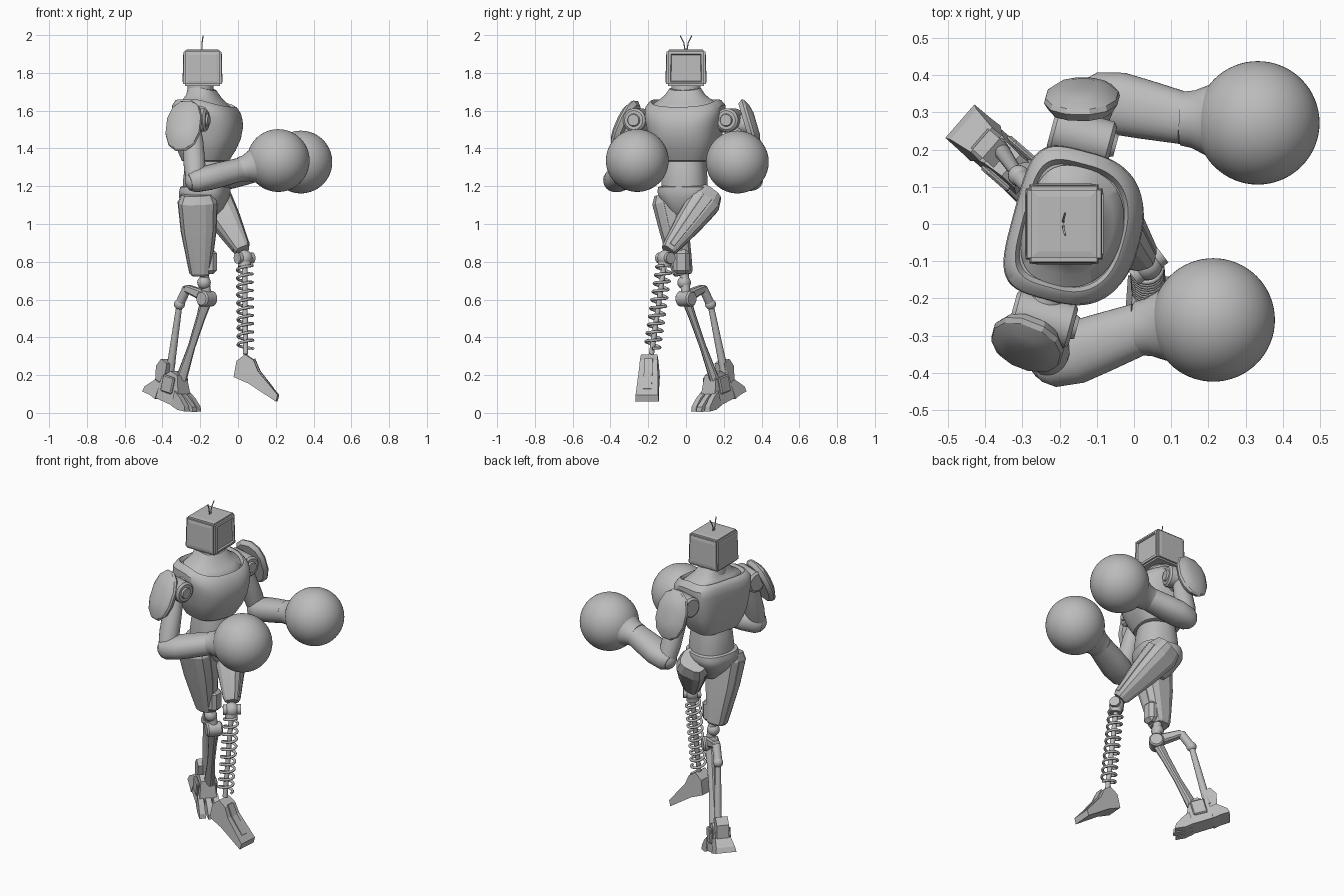
import bpy, bmesh, math
from mathutils import Vector, Matrix

cube = bpy.data.objects.get("Cube")
if cube:
    bpy.data.objects.remove(cube)

grey = bpy.data.materials.new("plain grey")
grey.use_nodes = True
grey.diffuse_color = (0.5, 0.5, 0.5, 1)
grey.node_tree.nodes["Principled BSDF"].inputs["Base Color"].default_value = (0.5, 0.5, 0.5, 1)


def finish(name, bm, smooth=35):
    bmesh.ops.recalc_face_normals(bm, faces=bm.faces)
    mesh = bpy.data.meshes.new(name)
    bm.to_mesh(mesh)
    bm.free()
    mesh.materials.append(grey)
    ob = bpy.data.objects.new(name, mesh)
    bpy.context.collection.objects.link(ob)
    if smooth:
        bpy.ops.object.select_all(action='DESELECT')
        ob.select_set(True)
        bpy.context.view_layer.objects.active = ob
        bpy.ops.object.shade_smooth_by_angle(angle=math.radians(smooth))


def frame(origin, zdir, xhint=(1, 0, 0)):
    z = Vector(zdir).normalized()
    y = z.cross(Vector(xhint)).normalized()
    m = Matrix((y.cross(z), y, z)).transposed().to_4x4()
    m.translation = Vector(origin)
    return m


def loft(name, rings, mat=Matrix(), sides=40, power=2.0, smooth=35, dip=None, back_power=None):
    """Rings are (height, back, front, half width), superellipse sections."""
    bm = bmesh.new()
    loops = []
    for z, back, front, half in rings:
        loop = []
        for i in range(sides):
            a = math.tau * (i + 0.5) / sides
            c, s = math.cos(a), math.sin(a)
            p = 2 / (back_power if back_power and c < 0 else power)
            x = math.copysign(abs(c) ** p, c) * (front if c > 0 else back)
            y = math.copysign(abs(s) ** p, s) * half
            loop.append(bm.verts.new(mat @ Vector((x, y, z - (dip(x, z) if dip else 0)))))
        loops.append(loop)
    for lo, hi in zip(loops, loops[1:]):
        for i in range(sides):
            j = (i + 1) % sides
            bm.faces.new((lo[i], lo[j], hi[j], hi[i]))
    bm.faces.new(loops[0])
    bm.faces.new(loops[-1])
    finish(name, bm, smooth)


def limb(name, a, b, radii, sides=24, power=2.0, smooth=35, xhint=(1, 0, 0)):
    """Radii are (fraction along, half depth, half width)."""
    a, b = Vector(a), Vector(b)
    d = b - a
    rings = [(t * d.length, rx, rx, ry) for t, rx, ry in radii]
    loft(name, rings, frame(a, d, xhint), sides, power, smooth)


def rod(name, a, b, r, r2=None, sides=16):
    hint = (0, 1, 0) if abs(b[0] - a[0]) > abs(b[2] - a[2]) else (1, 0, 0)
    limb(name, a, b, [(0, r, r), (1, r2 or r, r2 or r)], sides, xhint=hint)


def ball(name, loc, r, seg=48):
    bm = bmesh.new()
    bmesh.ops.create_uvsphere(bm, u_segments=seg, v_segments=seg // 2, radius=r,
                              matrix=Matrix.Translation(loc))
    finish(name, bm, 60)


def box(name, loc, size, mat=Matrix(), bevel=0.008):
    bm = bmesh.new()
    bmesh.ops.create_cube(bm, size=1, matrix=mat @ Matrix.Translation(loc) @ Matrix.Diagonal((*size, 1)))
    bmesh.ops.bevel(bm, geom=bm.edges[:], offset=bevel, segments=1, affect='EDGES')
    finish(name, bm, 0)


def prism(name, profile, width, mat, taper=1.0):
    """Side profile extruded across, narrowed at the upper points by taper."""
    bm = bmesh.new()
    top = max(p[1] for p in profile)
    low = min(p[1] for p in profile)
    sides = []
    for s in (-0.5, 0.5):
        sides.append([bm.verts.new(mat @ Vector((u, s * width * (1 + (taper - 1) * (w - low) / (top - low)), w)))
                      for u, w in profile])
    n = len(profile)
    for i in range(n):
        j = (i + 1) % n
        bm.faces.new((sides[0][i], sides[0][j], sides[1][j], sides[1][i]))
    for loop in sides:
        bm.faces.new(loop)
    finish(name, bm, 0)


def tube(name, points, r):
    cu = bpy.data.curves.new(name, 'CURVE')
    cu.dimensions = '3D'
    cu.bevel_depth, cu.bevel_resolution = r, 2
    cu.use_fill_caps = True
    sp = cu.splines.new('POLY')
    sp.points.add(len(points) - 1)
    for p, co in zip(sp.points, points):
        p.co = (*co, 1)
    sp.use_smooth = True
    cu.materials.append(grey)
    bpy.context.collection.objects.link(bpy.data.objects.new(name, cu))


# Torso, twisted about the vertical
twist = Matrix.Translation((-0.168, -0.008, 0)) @ Matrix.Rotation(math.radians(-15), 4, 'Z')


def neckline(x, z):
    return 0.05 * max(0, x / 0.18) * max(0, min(1, (z - 1.5) / 0.1))


loft("chest", [(1.33, .10, .10, .115), (1.335, .115, .115, .135), (1.39, .135, .15, .165),
               (1.45, .148, .177, .185), (1.52, .156, .188, .197), (1.59, .16, .185, .207),
               (1.63, .157, .175, .205), (1.655, .142, .155, .185), (1.66, .132, .145, .172),
               (1.64, .122, .136, .16)], twist, 80, 2.5, 35, neckline, 4.2)
loft("yoke", [(1.61, .125, .138, .162), (1.645, .125, .138, .162), (1.665, .112, .11, .13),
              (1.685, .1, .08, .105), (1.72, .095, .05, .08)], twist, 80, 2.2, 50, neckline, 3)
loft("neck", [(1.66, .072, .07, .08), (1.75, .07, .068, .075)], Matrix.Translation((-0.198, 0, 0)))
loft("abdomen", [(1.17, .12, .115, .122), (1.24, .12, .118, .12), (1.30, .112, .11, .115),
                 (1.35, .10, .10, .11)], twist, 48, 2.3)
loft("pelvis", [(1.02, .04, .04, .045), (1.08, .10, .09, .085), (1.14, .138, .115, .13),
                (1.17, .138, .12, .14), (1.195, .132, .12, .135), (1.2, .12, .11, .12)], twist, 48, 2.8)

# Head with a sunken screen and chamfered raised panels
bm = bmesh.new()
bmesh.ops.create_cube(bm, size=1, matrix=Matrix.Translation((-0.188, 0, 1.826))
                      @ Matrix.Diagonal((0.206, 0.212, 0.192, 1)))
for v in bm.verts:
    if v.co.z > 1.8:
        v.co.x = -0.188 + (v.co.x + 0.188) * 0.96
        v.co.y *= 0.96
bmesh.ops.bevel(bm, geom=bm.edges[:], offset=0.01, segments=2, affect='EDGES')
bm.normal_update()
for face in [f for f in bm.faces if f.calc_area() > 0.01 and f.normal.z > -0.5]:
    screen = face.normal.x > 0.5
    bmesh.ops.inset_individual(bm, faces=[face], thickness=0.018 if screen else 0.026, depth=0.003)
    if screen:
        bmesh.ops.inset_individual(bm, faces=[face], thickness=0.005, depth=-0.01)
finish("head", bm, 0)
for s in (-1, 1):
    tube("antenna", [(-0.19, 0.005 * s, 1.92), (-0.19, 0.012 * s, 1.96), (-0.185, 0.03 * s, 1.997)], 0.003)

# Shoulders, arms and round gloves
arms = [("left", (-0.14, .235, 1.55), (-0.14, .34, 1.522), (0, .95, .28), (-0.105, .338, 1.235),
         (.14, .283, 1.30), (.333, .272, 1.328)),
        ("right", (-0.245, -.255, 1.55), (-0.288, -.325, 1.522), (-.35, -.85, .4), (-0.225, -.37, 1.228),
         (.02, -.28, 1.29), (.213, -.258, 1.336))]
forward = twist.to_3x3() @ Vector((1, 0, 0))
for side, joint, pad, normal, elbow, wrist, glove in arms:
    j, e, w, g = Vector(joint), Vector(elbow), Vector(wrist), Vector(glove)
    limb(side + "_shoulder", j - forward * .085, j + forward * .085,
         [(0, .05, .05), (.06, .062, .062), (.94, .062, .062), (1, .05, .05)], 24, xhint=(0, 0, 1))
    limb(side + "_shoulder_cap", j + forward * .08, j + forward * .095, [(0, .036, .036), (1, .03, .03)],
         24, xhint=(0, 0, 1))
    limb(side + "_shoulder_axle", j * 0.6 + Vector((-.168, 0, 1.55)) * 0.4, pad,
         [(0, .06, .06), (1, .05, .05)], 24)
    loft(side + "_shoulder_pad", [(-.028, .088, .088, .13), (-.005, .102, .102, .148), (.008, .098, .098, .14),
                                  (.026, .075, .075, .105), (.036, .04, .04, .06)],
         frame(pad, normal, forward), 12, 2.3, 30)
    limb(side + "_upper_arm", j + (e - j) * .1, e,
         [(0, .045, .045), (.3, .055, .05), (.7, .058, .055), (1, .05, .05)], 20)
    ball(side + "_elbow", e, .056, 24)
    limb(side + "_forearm", e - (w - e) * .14, w,
         [(0, .045, .045), (.1, .06, .07), (.35, .066, .085), (.6, .066, .08), (1, .062, .07)],
         24, 2.2, xhint=(0, 0, 1))
    limb(side + "_cuff", w - (g - w) * .05, g, [(0, .066, .073), (.15, .07, .078), (.3, .085, .092),
                                               (.5, .105, .108)], 32, xhint=(0, 0, 1))
    ball(side + "_glove", g, .166, 64)

# Thighs with a raised strip along the front and back
thighs = [("right", Vector((-.215, -.1, 1.16)), Vector((-.2, -.015, .73)),
           [(0, .085, .07), (.1, .105, .09), (.45, .094, .08), (.8, .068, .064), (.97, .055, .055), (1, .045, .045)]),
          ("left", Vector((-.145, .127, 1.16)), Vector((.025, -.095, .86)),
           [(0, .075, .065), (.15, .092, .09), (.5, .076, .074), (.95, .046, .045), (1, .036, .036)])]
for side, hip, knee, radii in thighs:
    limb(side + "_thigh", hip, knee, radii, 12, 3, 20)
    limb(side + "_thigh_strip", hip, knee, [(t, rx + .005, ry * 0.45) for t, rx, ry in radii[1:-1]], 8, 4, 0)
box("knee_guard", (-.157, -.025, .8), (.09, .085, .13), bevel=0.02)

# Spring leg
top, low = Vector((.035, -.11, .82)), Vector((.04, -.183, .31))
ball("spring_knee", top, .042, 24)
rod("spring_knee_axle", top - Vector((.04, .03, 0)), top + Vector((.04, .03, 0)), .03)
rod("spring_seat", top, top.lerp(low, .09), .035)
rod("spring_core", top, low, .014)
coil = frame(top, low - top)
turns, steps, length = 10, 16, (low - top).length
tube("spring_coil", [coil @ Vector((.04 * math.cos(math.tau * i / steps), .04 * math.sin(math.tau * i / steps),
                                    length * (.08 + .86 * i / (turns * steps))))
                     for i in range(turns * steps + 1)], .0075)
spring_foot = Matrix.Translation((.04, -.195, 0)) @ Matrix.Rotation(math.radians(-4), 4, 'Z')
prism("spring_foot", [(-.06, .19), (-.045, .275), (.0, .31), (.045, .28), (.07, .22), (.175, .095),
                      (.165, .06), (.02, .155)], .125, spring_foot, .7)
prism("spring_foot_ridge", [(-.03, .26), (.05, .287), (.078, .222), (.15, .13), (.14, .11), (.03, .18)],
      .045, spring_foot)

# Piston shin
ball("piston_knee", (-.18, -.01, .69), .036, 24)
rod("piston_neck", (-.18, -.01, .74), (-.165, 0, .62), .025)
pivot = Vector((-.165, .0, .605))
across = Vector((.66, .75, 0)) * .045
limb("knee_hinge", pivot - across, pivot + across, [(0, .034, .034), (.1, .042, .042), (.9, .042, .042),
                                                 (1, .034, .034)], 20, xhint=(0, 0, 1))
crank, joint = Vector((-.27, .09, .66)), Vector((-.31, .13, .575))
limb("crank_link", pivot + Vector((0, 0, .01)), crank, [(0, .032, .03), (1, .02, .024)], 8, 4, 0, (0, 0, 1))
rod("crank_arm", crank, joint, .024)
ball("crank_joint", joint, .029, 20)
rod("rear_piston", joint, (-.365, .21, .18), .016, .023)
limb("front_shin", pivot, (-.3, .15, .18), [(0, .032, .026), (.25, .024, .02), (.6, .02, .018),
                                           (1, .03, .026)], 10, 3, 20)

# Mechanical foot, pointing towards the toe and pitched down
foot = Matrix.Translation((-.34, .165, .1)) @ Matrix.Rotation(math.radians(-41), 4, 'Z') \
    @ Matrix.Rotation(math.radians(15), 4, 'Y')
prism("ankle_block", [(-.08, -.04), (-.07, .08), (-.02, .12), (.03, .11), (.07, .02), (.07, -.05)], .115, foot, .65)
prism("heel_block", [(-.168, -.03), (-.162, .0), (-.11, .05), (-.07, .04), (-.07, -.045), (-.11, -.035)],
      .125, foot, .7)
prism("heel_fin", [(-.115, .04), (-.13, .12), (-.105, .165), (-.06, .15), (-.055, .05)], .07, foot)
for s in (-1, 0, 1):
    toe = foot @ Matrix.Translation((0, s * .04, 0)) @ Matrix.Rotation(math.radians(s * 3), 4, 'Z')
    reach = .157 - .012 * abs(s)
    prism("toe", [(.05, -.05), (.05, .03), (.1, .005), (reach, -.03), (reach + .01, -.055), (.1, -.06)],
          .037, toe, .85)
for s in (-1, 1):
    box("ankle_plate", (-.01, s * .052, .05), (.08, .018, .09), foot, .006)
